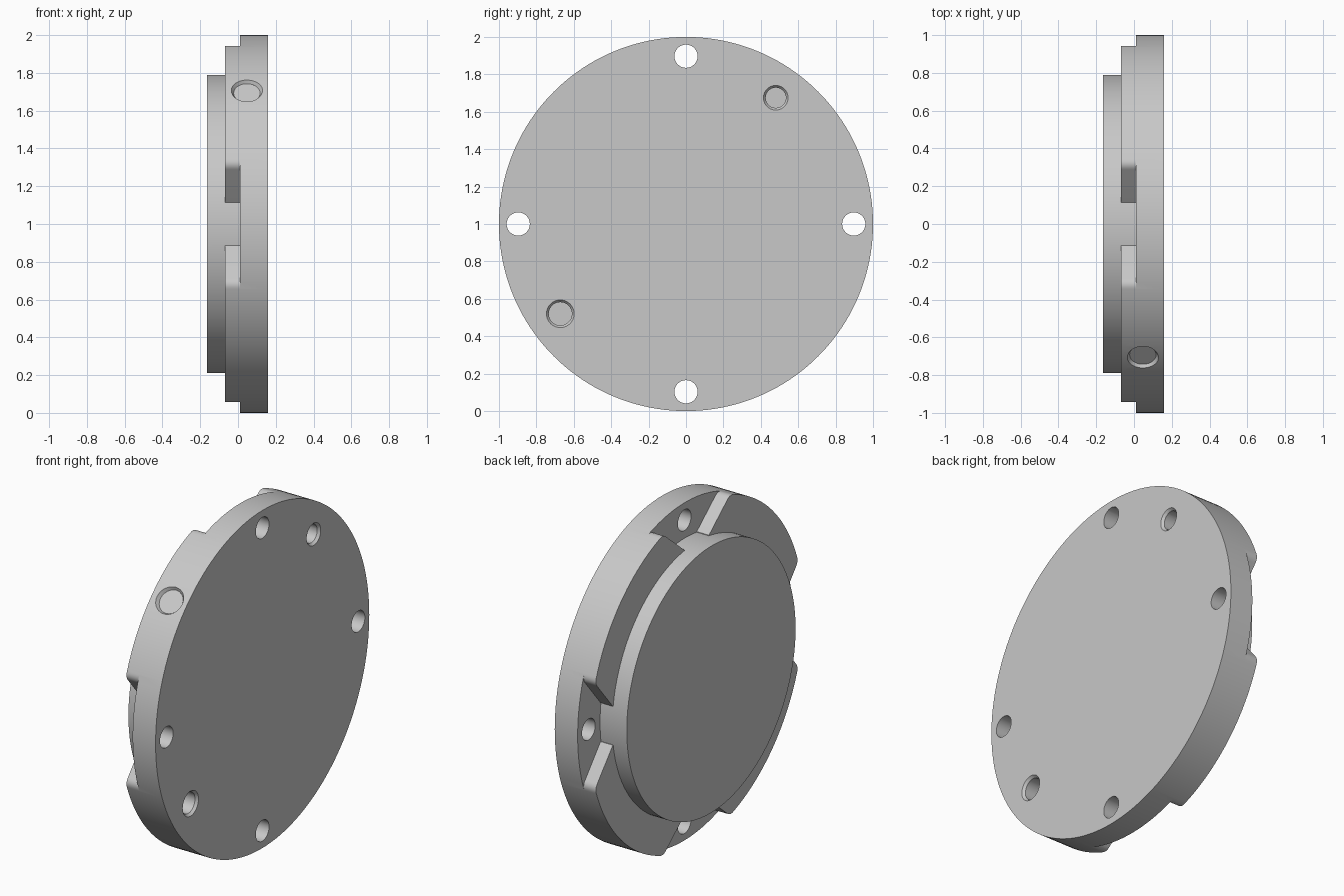
import bpy, bmesh
from math import pi, sin, cos, radians
from mathutils import Matrix, Vector

if "Cube" in bpy.data.objects:
    bpy.data.objects.remove(bpy.data.objects["Cube"], do_unlink=True)

grey = bpy.data.materials.new("plain grey metal")
grey.use_nodes = True
colour = (0.58, 0.58, 0.58, 1)
grey.diffuse_color = colour
grey.node_tree.nodes["Principled BSDF"].inputs["Base Color"].default_value = colour

CENTRE_Z = 1.0


def make_object(name, bm):
    bmesh.ops.recalc_face_normals(bm, faces=bm.faces)
    mesh = bpy.data.meshes.new(name)
    bm.to_mesh(mesh)
    bm.free()
    mesh.materials.append(grey)
    obj = bpy.data.objects.new(name, mesh)
    bpy.context.collection.objects.link(obj)
    return obj


def rod(name, start, end, r_start, r_end, sides=40):
    """Round bar or cone between two points, relative to the disc centre."""
    a, b = Vector(start), Vector(end)
    axis = b - a
    turn = axis.to_track_quat('Z', 'Y').to_matrix().to_4x4()
    place = Matrix.Translation((a + b) / 2 + Vector((0, 0, CENTRE_Z))) @ turn
    bm = bmesh.new()
    bmesh.ops.create_cone(bm, cap_ends=True, segments=sides, radius1=r_start,
                          radius2=r_end, depth=axis.length, matrix=place)
    return make_object(name, bm)


def combine(target, tool, operation):
    mod = target.modifiers.new(operation, 'BOOLEAN')
    mod.operation = operation
    mod.solver = 'EXACT'
    mod.object = tool
    bpy.context.view_layer.objects.active = target
    bpy.ops.object.modifier_apply(modifier=mod.name)
    bpy.data.objects.remove(tool, do_unlink=True)


def notch(angle):
    """Flared cutter with rounded outer corners, pointing outward at angle."""
    p0, corner, p2 = Vector((.93, .288)), Vector((.95, .312)), Vector((.94, .341))
    side = [Vector((.6, .115)), Vector((.785, .115))]
    for i in range(9):
        t = i / 8
        side.append(p0 * (1 - t) ** 2 + corner * 2 * t * (1 - t) + p2 * t * t)
    side.append(Vector((1.1, .41)))
    outline = side + [Vector((p.x, -p.y)) for p in reversed(side)]
    bm = bmesh.new()
    verts = [bm.verts.new((-.3, p.x * cos(angle) - p.y * sin(angle),
                           p.x * sin(angle) + p.y * cos(angle) + CENTRE_Z))
             for p in outline]
    face = bm.faces.new(verts)
    grown = bmesh.ops.extrude_face_region(bm, geom=[face])["geom"]
    bmesh.ops.translate(bm, vec=(.31, 0, 0),
                        verts=[g for g in grown if isinstance(g, bmesh.types.BMVert)])
    return make_object("notch_cutter", bm)


# Flange with four flared notches
body = rod("flanged_cover", (-.07, 0, 0), (.16, 0, 0), 1, 1, 160)
for k in range(4):
    combine(body, notch(k * pi / 2), 'DIFFERENCE')

# Raised round boss
combine(body, rod("boss", (-.165, 0, 0), (.08, 0, 0), .79, .79, 144), 'UNION')

# Bolt holes, one in each notch
for k in range(4):
    y, z = .897 * cos(k * pi / 2), .897 * sin(k * pi / 2)
    combine(body, rod("bolt_hole", (-.3, y, z), (.3, y, z), .062, .062), 'DIFFERENCE')

# Two chamfered blind ports in the flat face
for y, z, r in ((.48, .675, .066), (-.672, -.48, .074)):
    combine(body, rod("port", (.3, y, z), (.04, y, z), r - .012, r - .012), 'DIFFERENCE')
    combine(body, rod("port_chamfer", (.165, y, z), (.145, y, z), r + .004, r - .012),
            'DIFFERENCE')

# Chamfered radial port in the rim
out = Vector((0, -cos(radians(45)), sin(radians(45))))
mid = Vector((.047, 0, 0))
combine(body, rod("rim_port", mid + out * 1.1, mid + out * .85, .07, .07), 'DIFFERENCE')
combine(body, rod("rim_chamfer", mid + out * 1.005, mid + out * .98, .086, .07),
        'DIFFERENCE')

# Smooth round walls, sharp edges
bpy.ops.object.select_all(action='DESELECT')
body.select_set(True)
bpy.context.view_layer.objects.active = body
bpy.ops.object.shade_smooth_by_angle(angle=radians(25))
